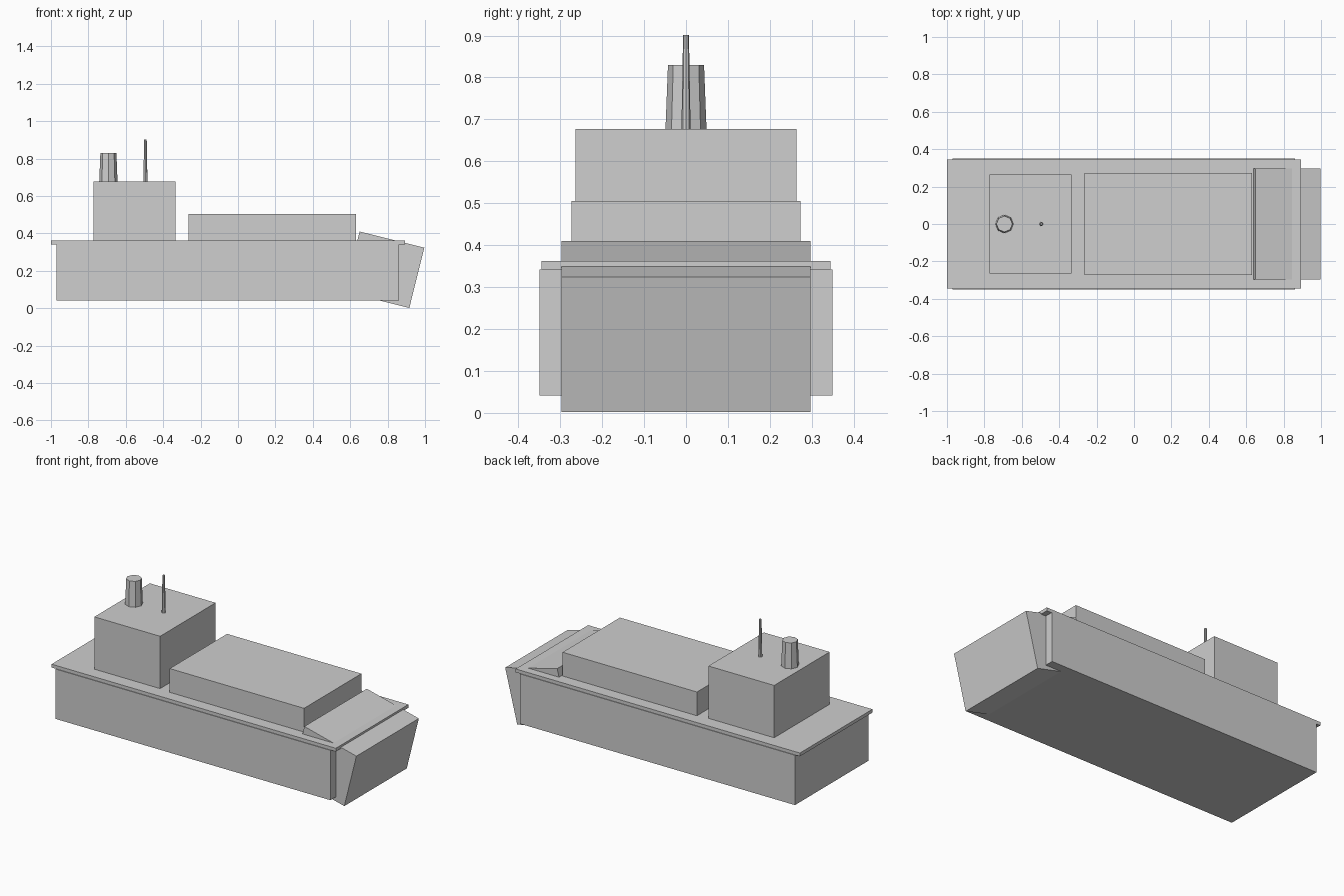
import bpy
import math

default_cube = bpy.data.objects.get("Cube")
if default_cube:
    bpy.data.objects.remove(default_cube, do_unlink=True)

# Single painted grey for the whole ship
grey = bpy.data.materials.new("light_grey")
grey.use_nodes = True
colour = (0.62, 0.62, 0.62, 1)
grey.diffuse_color = colour
grey.node_tree.nodes["Principled BSDF"].inputs["Base Color"].default_value = colour


def box(name, x, z, half_width, pitch=0):
    """Box spanning x and z ranges, symmetric in y, pitched about its centre."""
    bpy.ops.mesh.primitive_cube_add(size=1, location=(sum(x) / 2, 0, sum(z) / 2))
    ob = bpy.context.object
    ob.name = name
    ob.scale = (x[1] - x[0], 2 * half_width, z[1] - z[0])
    ob.rotation_euler.y = math.radians(pitch)
    ob.data.materials.append(grey)
    return ob


def post(name, x, z, r_bottom, r_top):
    """Tapered eight-sided post on the bridge roof."""
    bpy.ops.mesh.primitive_cone_add(vertices=8, radius1=r_bottom, radius2=r_top,
                                    depth=z[1] - z[0], location=(x, 0, sum(z) / 2))
    ob = bpy.context.object
    ob.name = name
    ob.data.materials.append(grey)
    return ob


# Hull and overhanging deck
box("hull", (-0.97, 0.86), (0.042, 0.342), 0.349)
box("deck", (-1.0, 0.893), (0.342, 0.362), 0.345)

# Tilted bow block
bow = box("bow", (0.604, 0.961), (0.04, 0.372), 0.297, pitch=14)
bow.location = (0.783, 0, 0.206)

# Superstructure
box("cargo_hold", (-0.264, 0.631), (0.36, 0.505), 0.273)
box("bridge_house", (-0.772, -0.334), (0.36, 0.677), 0.264)

# Funnel and mast
post("funnel", -0.693, (0.675, 0.83), 0.049, 0.043)
post("mast", -0.495, (0.675, 0.901), 0.011, 0.007)
